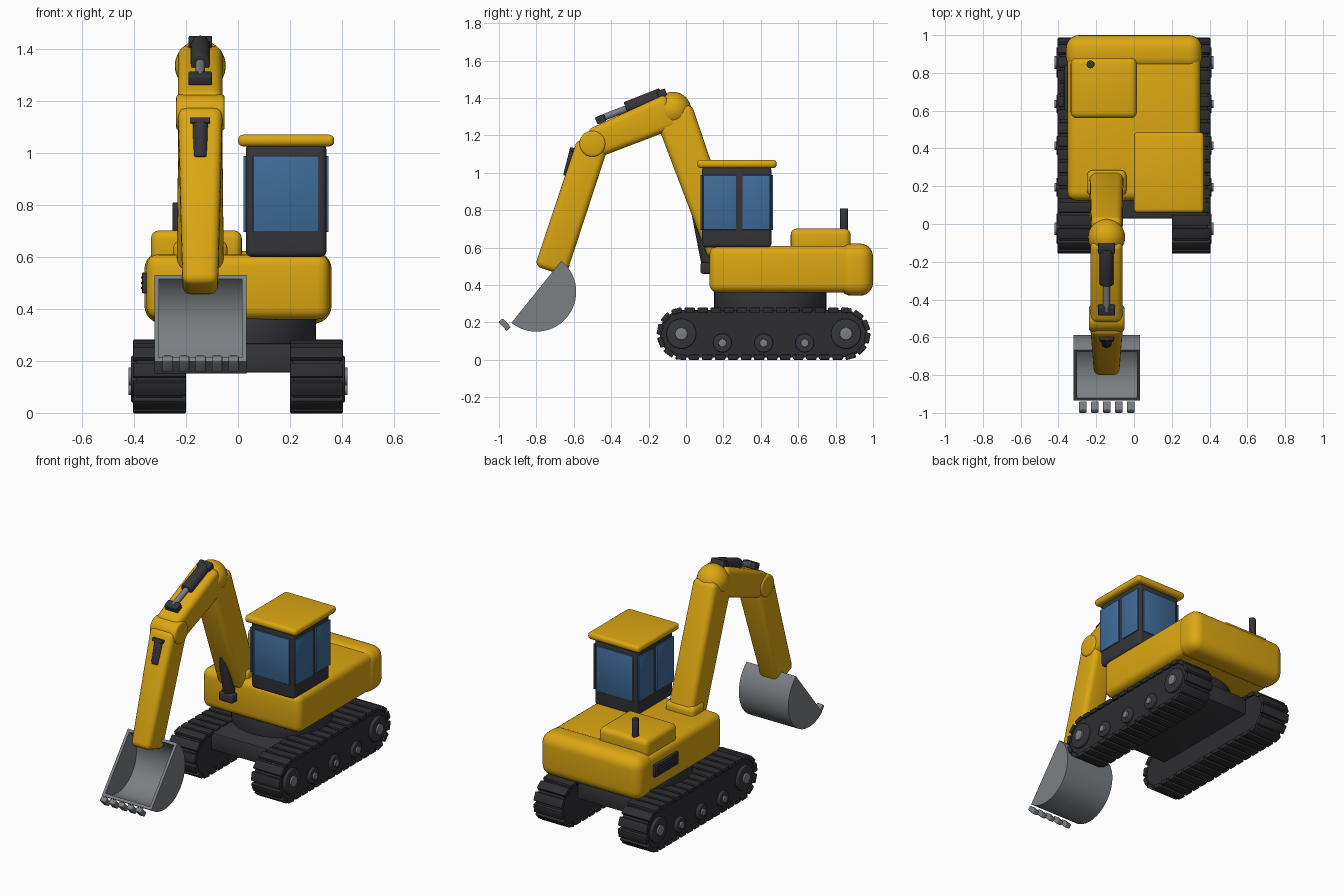
import bpy, bmesh, math
from mathutils import Vector, Matrix

if "Cube" in bpy.data.objects:
    bpy.data.objects.remove(bpy.data.objects["Cube"])


def material(name, rgb):
    m = bpy.data.materials.new(name)
    m.diffuse_color = (*rgb, 1)
    m.use_nodes = True
    m.node_tree.nodes["Principled BSDF"].inputs["Base Color"].default_value = m.diffuse_color
    return m


YELLOW = material("yellow paint", (0.72, 0.39, 0.006))
DARK = material("dark frame", (0.036, 0.036, 0.042))
TRACK = material("track rubber", (0.027, 0.027, 0.031))
GREY = material("bucket steel", (0.20, 0.215, 0.23))
GLASS = material("blue glass", (0.05, 0.15, 0.32))
ARM_X = -0.145


def finish(name, bm, mat, bevel=0.0, segments=4):
    """Round the edges, shade smooth and link the part."""
    bmesh.ops.recalc_face_normals(bm, faces=bm.faces)
    if bevel:
        edges = [e for e in bm.edges if len(e.link_faces) == 2
                 and e.calc_face_angle() > math.radians(40)]
        bmesh.ops.bevel(bm, geom=edges, offset=bevel, segments=segments,
                        profile=0.5, affect='EDGES', clamp_overlap=True)
    me = bpy.data.meshes.new(name)
    bm.to_mesh(me)
    bm.free()
    me.materials.append(mat)
    ob = bpy.data.objects.new(name, me)
    bpy.context.scene.collection.objects.link(ob)
    bpy.ops.object.select_all(action='DESELECT')
    ob.select_set(True)
    bpy.context.view_layer.objects.active = ob
    bpy.ops.object.shade_smooth_by_angle(angle=math.radians(35))
    return ob


def box(name, x, y, z, mat, bevel=0.0, segments=4):
    """Box from (min, max) pairs."""
    bm = bmesh.new()
    bmesh.ops.create_cube(bm, size=1)
    for v in bm.verts:
        v.co = [(a + b) / 2 + c * (b - a) for (a, b), c in zip((x, y, z), v.co)]
    return finish(name, bm, mat, bevel, segments)


def beam(name, p0, p1, d0, d1, w0, w1, mat, bevel, x=ARM_X):
    """Tapered box between two (y, z) points; d = half depth, w = half width."""
    a, b = Vector((x, *p0)), Vector((x, *p1))
    side = (b - a).normalized().cross(Vector((1, 0, 0)))
    bm = bmesh.new()
    bmesh.ops.create_cube(bm, size=2)
    for v in bm.verts:
        sx, sy, sz = v.co
        end, d, w = (a, d0, w0) if sz < 0 else (b, d1, w1)
        v.co = end + side * (sy * d) + Vector((sx * w, 0, 0))
    return finish(name, bm, mat, bevel)


def rod(name, a, b, r, mat, bevel=0.0, n=28):
    """Cylinder between two points."""
    a, b = Vector(a), Vector(b)
    rot = (b - a).to_track_quat('Z', 'Y').to_matrix().to_4x4()
    bm = bmesh.new()
    bmesh.ops.create_cone(bm, cap_ends=True, segments=n, radius1=r, radius2=r,
                          depth=(b - a).length,
                          matrix=Matrix.Translation((a + b) / 2) @ rot)
    return finish(name, bm, mat, bevel, 3)


def prism(name, pts, x0, x1, mat):
    """Extrude a (y, z) outline along x."""
    bm = bmesh.new()
    f = bm.faces.new([bm.verts.new((x0, y, z)) for y, z in pts])
    new = bmesh.ops.extrude_face_region(bm, geom=[f])['geom']
    bmesh.ops.translate(bm, vec=(x1 - x0, 0, 0),
                        verts=[v for v in new if isinstance(v, bmesh.types.BMVert)])
    return finish(name, bm, mat)


# ---- Tracks: stadium core, pads around it, hubs and rollers ----
CY, CZ, HALF, R = 0.415, 0.14, 0.43, 0.126


def stadium(s, r):
    """Point and heading on the track loop at fraction s."""
    straight, arc = 2 * HALF, math.pi * R
    s = (s % 1) * 2 * (straight + arc)
    flip = s >= straight + arc
    s -= (straight + arc) * flip
    if s < straight:
        y, z, t = -HALF + s, r, 0.0
    else:
        t = (s - straight) / R
        y, z = HALF + r * math.sin(t), r * math.cos(t)
    if flip:
        y, z, t = -y, -z, t + math.pi
    return CY + y, CZ + z, t


for side, label in ((-1, "left"), (1, "right")):
    def xs(a, b):
        return sorted((side * a, side * b))
    arcs = [(CY + e * HALF + R * math.sin(t), CZ + R * math.cos(t))
            for e, t0 in ((1, 0), (-1, math.pi))
            for t in [t0 + math.pi * i / 16 for i in range(17)]]
    prism(label + "_track_core", arcs, *xs(0.212, 0.393), TRACK)
    pads = bmesh.new()
    for i in range(36):
        y, z, t = stadium((i + 0.5) / 36, R)
        m = (Matrix.Translation((side * 0.302, y, z)) @ Matrix.Rotation(-t, 4, 'X')
             @ Matrix.Diagonal((0.204, 0.056, 0.028, 1)))
        bmesh.ops.create_cube(pads, size=1, matrix=m)
    finish(label + "_track_pads", pads, TRACK, 0.005, 2)
    wheels = [(CY - 0.44, CZ, 0.08, 0.034), (CY + 0.44, CZ, 0.08, 0.034)]
    wheels += [(CY + o, 0.09, 0.05, 0.022) for o in (-0.22, 0, 0.22)]
    for i, (y, z, r, hub) in enumerate(wheels):
        rod(f"{label}_wheel_{i}", (side * 0.38, y, z), (side * 0.411, y, z), r, DARK, 0.006)
        rod(f"{label}_hub_{i}", (side * 0.40, y, z), (side * 0.422, y, z), hub, GREY, 0.003, 16)

# ---- Undercarriage ----
box("cross_frame", (-0.22, 0.22), (0.03, 0.80), (0.155, 0.268), DARK, 0.008, 2)
rod("slew_ring", (0, 0.45, 0.26), (0, 0.45, 0.37), 0.3, DARK, 0.006, 48)

# ---- Upper body ----
box("body", (-0.352, 0.352), (0.125, 0.90), (0.36, 0.61), YELLOW, 0.045)
box("counterweight", (-0.36, 0.36), (0.815, 1.0), (0.343, 0.622), YELLOW, 0.07, 6)
box("engine_hood", (-0.335, 0.015), (0.56, 0.88), (0.58, 0.702), YELLOW, 0.032)
rod("exhaust", (-0.23, 0.845, 0.68), (-0.23, 0.845, 0.81), 0.021, DARK, 0.003, 20)
box("side_vent", (-0.37, -0.34), (0.60, 0.84), (0.46, 0.54), DARK, 0.006, 2)
for i in range(3):
    z = 0.48 + i * 0.02
    box(f"vent_slat_{i}", (-0.374, -0.36), (0.62, 0.82), (z - 0.004, z + 0.004), TRACK)

# ---- Cab ----
box("cab", (0.03, 0.34), (0.085, 0.457), (0.60, 1.035), DARK, 0.022)
box("cab_roof", (0.0, 0.37), (0.06, 0.485), (1.025, 1.07), YELLOW, 0.02)
GZ = (0.695, 0.988)
box("front_window", (0.058, 0.312), (0.077, 0.086), GZ, GLASS, 0.003, 2)
box("rear_window", (0.058, 0.312), (0.456, 0.465), GZ, GLASS, 0.003, 2)
for label, x in (("left", (0.021, 0.031)), ("right", (0.339, 0.349))):
    box(label + "_front_pane", x, (0.092, 0.268), GZ, GLASS, 0.003, 2)
    box(label + "_rear_pane", x, (0.302, 0.450), GZ, GLASS, 0.003, 2)

# ---- Boom and stick ----
PEAK, ELBOW, WRIST = (-0.07, 1.335), (-0.50, 1.155), (-0.725, 0.475)
box("boom_mount", (-0.25, -0.04), (0.15, 0.285), (0.56, 0.662), YELLOW, 0.03)
beam("lower_boom", (0.205, 0.57), PEAK, 0.09, 0.105, 0.09, 0.082, YELLOW, 0.035)
beam("upper_boom", PEAK, ELBOW, 0.095, 0.08, 0.085, 0.085, YELLOW, 0.035)
bm = bmesh.new()
bmesh.ops.create_uvsphere(bm, u_segments=32, v_segments=20, radius=0.098,
                          matrix=Matrix.Translation((ARM_X, *PEAK)))
finish("boom_knuckle", bm, YELLOW)
rod("elbow_joint", (-0.238, *ELBOW), (-0.051, *ELBOW), 0.07, YELLOW, 0.014, 36)
beam("stick", ELBOW, WRIST, 0.085, 0.087, 0.086, 0.068, YELLOW, 0.032)

# ---- Hydraulics ----
beam("stick_cylinder_bracket", (-0.105, 1.428), (-0.15, 1.412), 0.025, 0.025,
     0.045, 0.045, DARK, 0.006)
rod("stick_cylinder", (ARM_X, -0.13, 1.418), (ARM_X, -0.32, 1.343), 0.037, DARK, 0.005)
rod("stick_cylinder_rod", (ARM_X, -0.31, 1.347), (ARM_X, -0.46, 1.288), 0.018, GREY)
beam("stick_rod_bracket", (-0.432, 1.296), (-0.48, 1.277), 0.02, 0.02,
     0.045, 0.045, DARK, 0.006)
rod("bucket_cylinder", (ARM_X, -0.589, 1.13), (ARM_X, -0.627, 0.98), 0.031, DARK, 0.004)
beam("bucket_cylinder_bracket", (-0.597, 1.132), (-0.603, 1.112), 0.02, 0.02,
     0.038, 0.038, DARK, 0.004)
rod("lift_cylinder", (ARM_X, 0.123, 0.50), (ARM_X, 0.045, 0.90), 0.038, DARK, 0.004)
box("lift_bracket", (ARM_X - 0.05, ARM_X + 0.05), (0.078, 0.14), (0.46, 0.52), DARK, 0.012)

# ---- Bucket: half-round shell, end plates and teeth ----
BC, BD, BN = Vector((-0.80, 0.364)), Vector((0.627, 0.779)), Vector((0.779, -0.627))


def bucket_arc(r, n=28):
    return [BC + r * (math.cos(a) * BD + math.sin(a) * BN)
            for a in (math.pi * i / n for i in range(n + 1))]


BX0, BX1, WALL = -0.321, 0.033, 0.018
prism("bucket_shell", bucket_arc(0.213) + bucket_arc(0.195)[::-1],
      BX0 + WALL, BX1 - WALL, GREY)
prism("bucket_left_plate", bucket_arc(0.213), BX0, BX0 + WALL, GREY)
prism("bucket_right_plate", bucket_arc(0.213), BX1 - WALL, BX1, GREY)
for i in range(5):
    beam(f"bucket_tooth_{i}", (-0.991, 0.212), (-0.947, 0.165), 0.015, 0.015,
         0.02, 0.02, GREY, 0.006, x=-0.271 + i * 0.0635)
